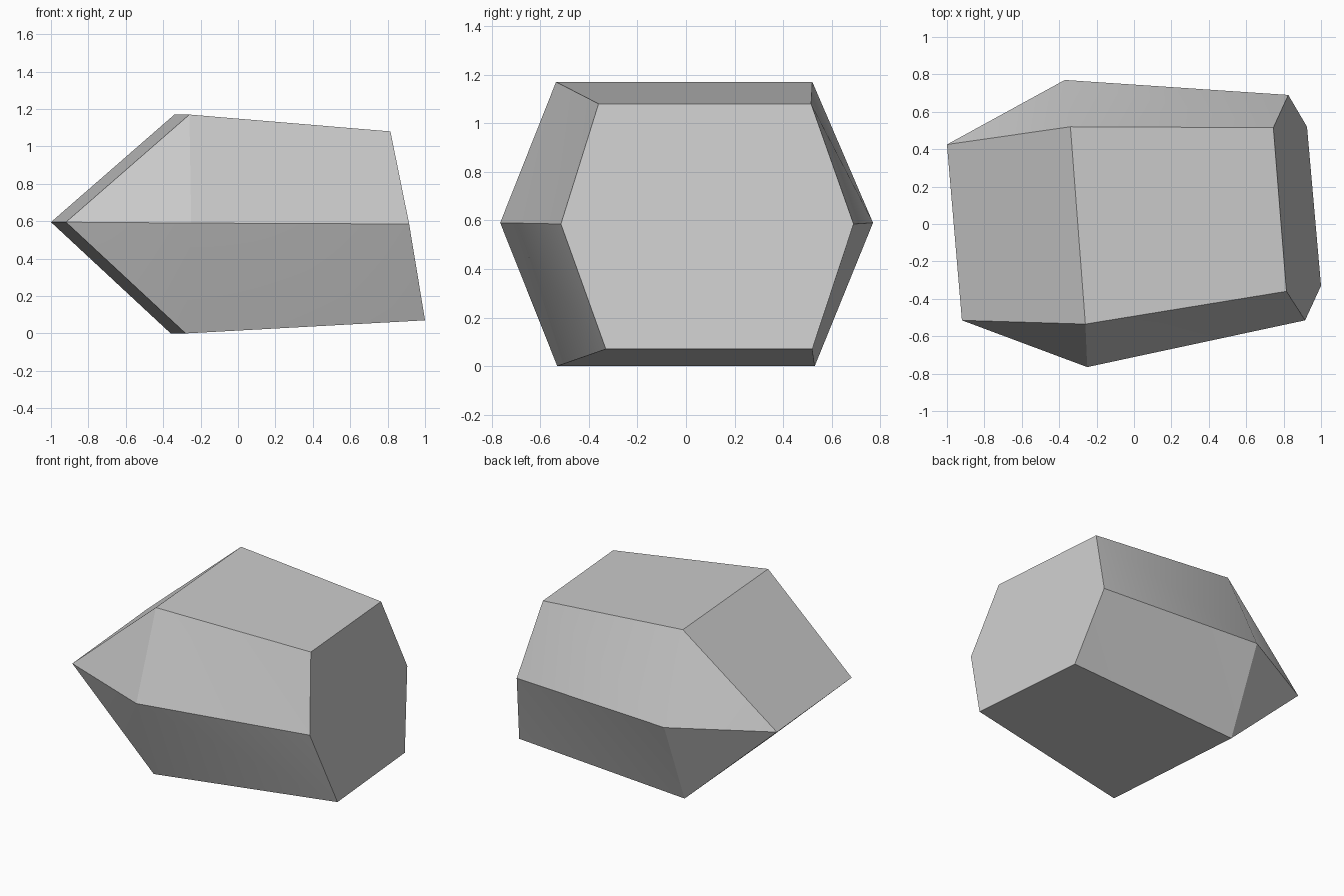
import bpy
import bmesh
import math


def make_material(name, colour):
    material = bpy.data.materials.new(name)
    material.use_nodes = True
    material.diffuse_color = colour
    shader = material.node_tree.nodes["Principled BSDF"]
    shader.inputs["Base Color"].default_value = colour
    return material


def add_ring(mesh, points):
    return [mesh.verts.new(point) for point in points]


default_cube = bpy.data.objects.get("Cube")
if default_cube:
    bpy.data.objects.remove(default_cube, do_unlink=True)

stone = bmesh.new()

# Widest cross-section, from front top round the back to front middle
waist = add_ring(stone, [
    (-0.26, -0.535, 1.17), (-0.34, 0.52, 1.17), (-0.37, 0.77, 0.59),
    (-0.36, 0.53, 0), (-0.28, -0.53, 0), (-0.25, -0.765, 0.59)])

# Smaller flat end, in the same order
end = add_ring(stone, [
    (0.815, -0.36, 1.08), (0.745, 0.515, 1.08), (0.825, 0.69, 0.585),
    (0.925, 0.52, 0.07), (1.0, -0.33, 0.07), (0.915, -0.515, 0.585)])

# Chisel edge at the pointed side
tip_front, tip_back = add_ring(stone, [(-0.92, -0.515, 0.595), (-1.0, 0.425, 0.595)])

# Sides between the waist and the flat end: top and bottom stay whole,
# the four slanted sides are folded along a diagonal
whole_sides = {"top", "bottom"}
fold_from_waist = {"back_upper": False, "back_lower": True,
                   "front_lower": False, "front_upper": True}
sides = ["top", "back_upper", "back_lower", "bottom", "front_lower", "front_upper"]
for i, side in enumerate(sides):
    j = (i + 1) % len(sides)
    a, b, c, d = waist[i], waist[j], end[j], end[i]
    if side in whole_sides:
        stone.faces.new((a, b, c, d))
    elif side in ("back_upper", "back_lower", "front_lower"):
        # Fold runs from the later waist corner to the earlier end corner
        stone.faces.new((a, b, d))
        stone.faces.new((b, c, d))
    else:
        # Fold runs from the upper waist corner to the middle of the end
        stone.faces.new((b, c, d)) if not fold_from_waist[side] else None
        top, middle, end_top, end_middle = b, a, c, d
        stone.faces.new((top, middle, end_middle))
        stone.faces.new((top, end_middle, end_top))
stone.faces.new(end)

# Wedge from the waist to the chisel edge
top_front, top_back, back, low_back, low_front, front = waist
for corners in [(top_front, top_back, tip_back, tip_front),
                (low_back, low_front, tip_front, tip_back),
                (top_front, front, tip_front), (front, low_front, tip_front),
                (top_back, back, tip_back), (back, low_back, tip_back)]:
    stone.faces.new(corners)

bmesh.ops.recalc_face_normals(stone, faces=stone.faces)
data = bpy.data.meshes.new("faceted_stone")
stone.to_mesh(data)
stone.free()

# Single grey stone with sharp facet edges
rock = bpy.data.objects.new("faceted_stone", data)
bpy.context.collection.objects.link(rock)
data.materials.append(make_material("stone grey", (0.6, 0.6, 0.6, 1)))
bpy.context.view_layer.objects.active = rock
rock.select_set(True)
bpy.ops.object.shade_smooth_by_angle(angle=math.radians(30))
